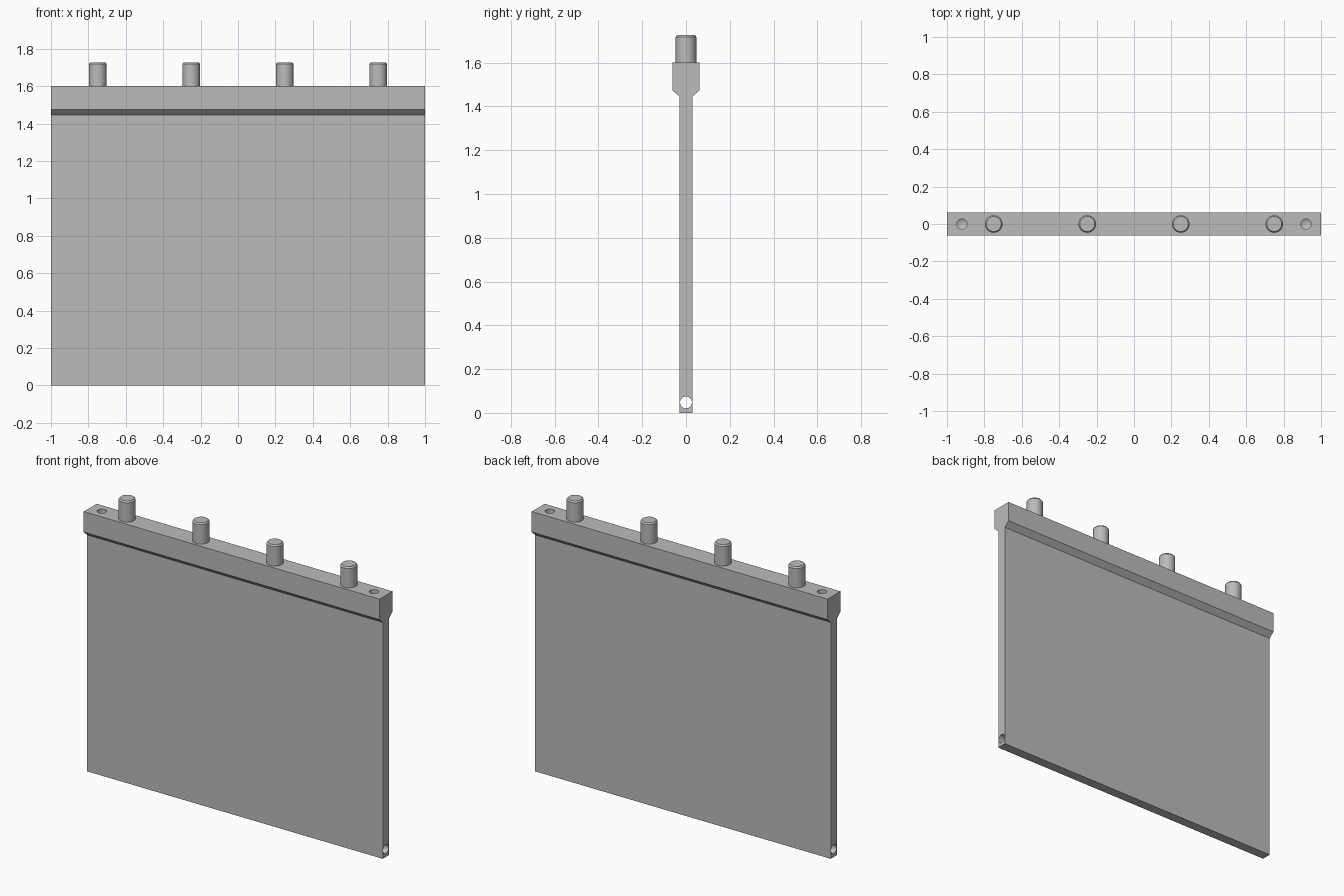
import bpy, bmesh, math
from mathutils import Matrix

if "Cube" in bpy.data.objects:
    bpy.data.objects.remove(bpy.data.objects["Cube"])

grey = bpy.data.materials.new("plain grey")
grey.use_nodes = True
COLOUR = (0.5, 0.5, 0.5, 1)
grey.diffuse_color = COLOUR
grey.node_tree.nodes["Principled BSDF"].inputs["Base Color"].default_value = COLOUR


def make_object(name, bm):
    bmesh.ops.recalc_face_normals(bm, faces=bm.faces)
    mesh = bpy.data.meshes.new(name)
    bm.to_mesh(mesh)
    bm.free()
    mesh.materials.append(grey)
    obj = bpy.data.objects.new(name, mesh)
    bpy.context.collection.objects.link(obj)
    return obj


def lathe(name, profile, matrix, sides=32):
    """Turn an (r, z) profile, running from axis to axis, about its local z."""
    bm = bmesh.new()
    verts = [bm.verts.new((r, 0, z)) for r, z in profile]
    edges = [bm.edges.new(pair) for pair in zip(verts, verts[1:])]
    bmesh.ops.spin(bm, geom=verts + edges, cent=(0, 0, 0), axis=(0, 0, 1),
                   angle=math.tau, steps=sides, use_duplicate=False)
    bmesh.ops.remove_doubles(bm, verts=bm.verts, dist=1e-4)
    bm.transform(matrix)
    return make_object(name, bm)


def activate(obj):
    bpy.ops.object.select_all(action='DESELECT')
    obj.select_set(True)
    bpy.context.view_layer.objects.active = obj


def smooth(obj):
    activate(obj)
    bpy.ops.object.shade_smooth_by_angle(angle=math.radians(30))


# Panel with thickened head rail: one half outline, mirrored and extruded along x
half = [(0.03, 0), (0.03, 1.445), (0.0625, 1.475), (0.0625, 1.6)]
outline = half + [(-y, z) for y, z in reversed(half)]
bm = bmesh.new()
face = bm.faces.new([bm.verts.new((-1, y, z)) for y, z in outline])
ext = bmesh.ops.extrude_face_region(bm, geom=[face])
bmesh.ops.translate(bm, vec=(2, 0, 0),
                    verts=[v for v in ext["geom"] if isinstance(v, bmesh.types.BMVert)])
panel = make_object("panel", bm)

# Cutters: long bore near the bottom edge, and drilled holes at the rail ends
R = 0.027
bore = Matrix.Translation((0, 0, 0.048)) @ Matrix.Rotation(math.pi / 2, 4, 'Y')
cutters = [lathe("bore_cutter", [(0, -1.1), (R, -1.1), (R, 1.1), (0, 1.1)], bore)]
for x in (-0.92, 0.92):
    drill = [(0, -0.136), (R, -0.12), (R, 0.05), (0, 0.05)]
    cutters.append(lathe("drill_cutter", drill, Matrix.Translation((x, 0, 1.6))))

for cutter in cutters:
    cutter.hide_render = True
    mod = panel.modifiers.new("hole", 'BOOLEAN')
    mod.operation, mod.solver, mod.object = 'DIFFERENCE', 'EXACT', cutter
    activate(panel)
    bpy.ops.object.modifier_apply(modifier=mod.name)
    bpy.data.objects.remove(cutter)
smooth(panel)

# Four chamfered pins standing on the rail
pin_profile = [(0, -0.02), (0.047, -0.02), (0.047, 0.118), (0.04, 0.127), (0, 0.127)]
for i, x in enumerate((-0.75, -0.25, 0.25, 0.75)):
    smooth(lathe(f"pin_{i + 1}", pin_profile, Matrix.Translation((x, 0, 1.6))))
